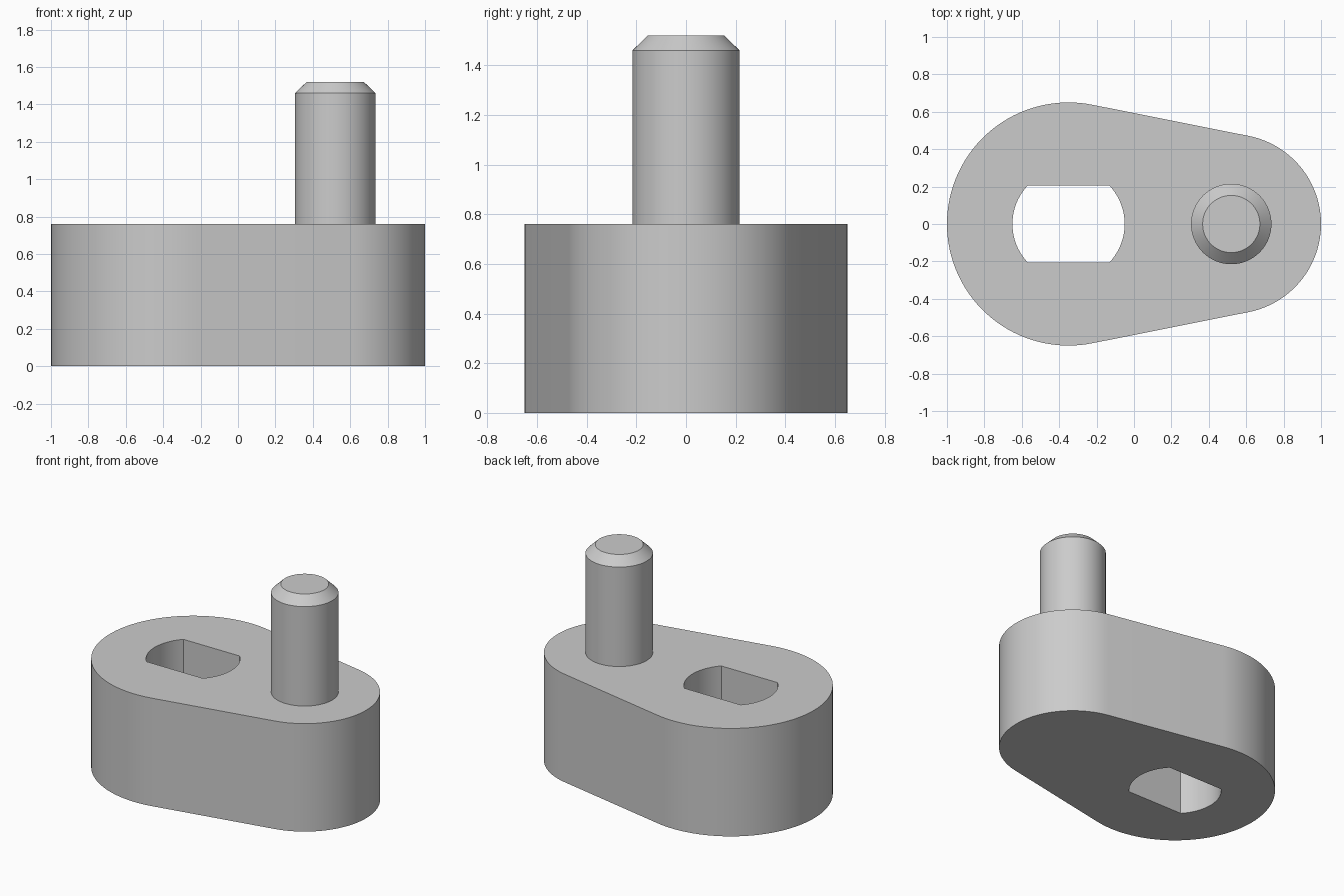
import bpy
import bmesh
from math import acos, asin, cos, sin, pi, radians

cube = bpy.data.objects.get("Cube")
if cube:
    bpy.data.objects.remove(cube, do_unlink=True)

# Main dimensions
HUB_X, HUB_R = -0.35, 0.65
PIN_X, NOSE_R = 0.52, 0.48
BORE_R, BORE_FLAT = 0.30, 0.205
PIN_R, PIN_TIP_R = 0.215, 0.153
BODY_H, PIN_SHOULDER, PIN_TOP = 0.76, 1.46, 1.52

steel = bpy.data.materials.new("plain_grey")
steel.use_nodes = True
grey = (0.6, 0.6, 0.6, 1)
steel.diffuse_color = grey
steel.node_tree.nodes["Principled BSDF"].inputs["Base Color"].default_value = grey


def arc(cx, r, start, end, steps):
    """Points along an arc centred on the x axis."""
    angles = [start + (end - start) * i / steps for i in range(steps + 1)]
    return [(cx + r * cos(a), r * sin(a)) for a in angles]


def add_loop(bm, points, z):
    verts = [bm.verts.new((x, y, z)) for x, y in points]
    edges = [bm.edges.new((v, verts[i - 1])) for i, v in enumerate(verts)]
    return verts, edges


def finish(bm, name):
    bmesh.ops.recalc_face_normals(bm, faces=bm.faces)
    mesh = bpy.data.meshes.new(name)
    bm.to_mesh(mesh)
    bm.free()
    mesh.materials.append(steel)
    mesh.shade_smooth()
    mesh.set_sharp_from_angle(angle=radians(30))
    obj = bpy.data.objects.new(name, mesh)
    bpy.context.collection.objects.link(obj)
    return obj


# Crank body: two arcs joined by tangent lines, with a double-flat bore
tangent = acos((HUB_R - NOSE_R) / (PIN_X - HUB_X))
flat = asin(BORE_FLAT / BORE_R)
outline = (arc(HUB_X, HUB_R, tangent, 2 * pi - tangent, 64)
           + arc(PIN_X, NOSE_R, -tangent, tangent, 48))
bore = (arc(HUB_X, BORE_R, -flat, flat, 20)
        + arc(HUB_X, BORE_R, pi - flat, pi + flat, 20))

bm = bmesh.new()
rims = add_loop(bm, outline, 0)[1] + add_loop(bm, bore, 0)[1]
bmesh.ops.triangle_fill(bm, edges=rims, use_beauty=True)
extruded = bmesh.ops.extrude_face_region(bm, geom=bm.faces[:], use_keep_orig=True)
top = [g for g in extruded["geom"] if isinstance(g, bmesh.types.BMVert)]
bmesh.ops.translate(bm, verts=top, vec=(0, 0, BODY_H))
finish(bm, "crank_body")

# Crank pin: a shaft with a chamfered tip, open where it meets the body
bm = bmesh.new()
rings = []
for r, z in ((PIN_R, BODY_H), (PIN_R, PIN_SHOULDER), (PIN_TIP_R, PIN_TOP)):
    verts, edges = add_loop(bm, arc(PIN_X, r, 0, 2 * pi, 64)[:-1], z)
    if rings:
        bmesh.ops.bridge_loops(bm, edges=rings[-1] + edges)
    rings.append(edges)
bm.faces.new(verts)
finish(bm, "crank_pin")
